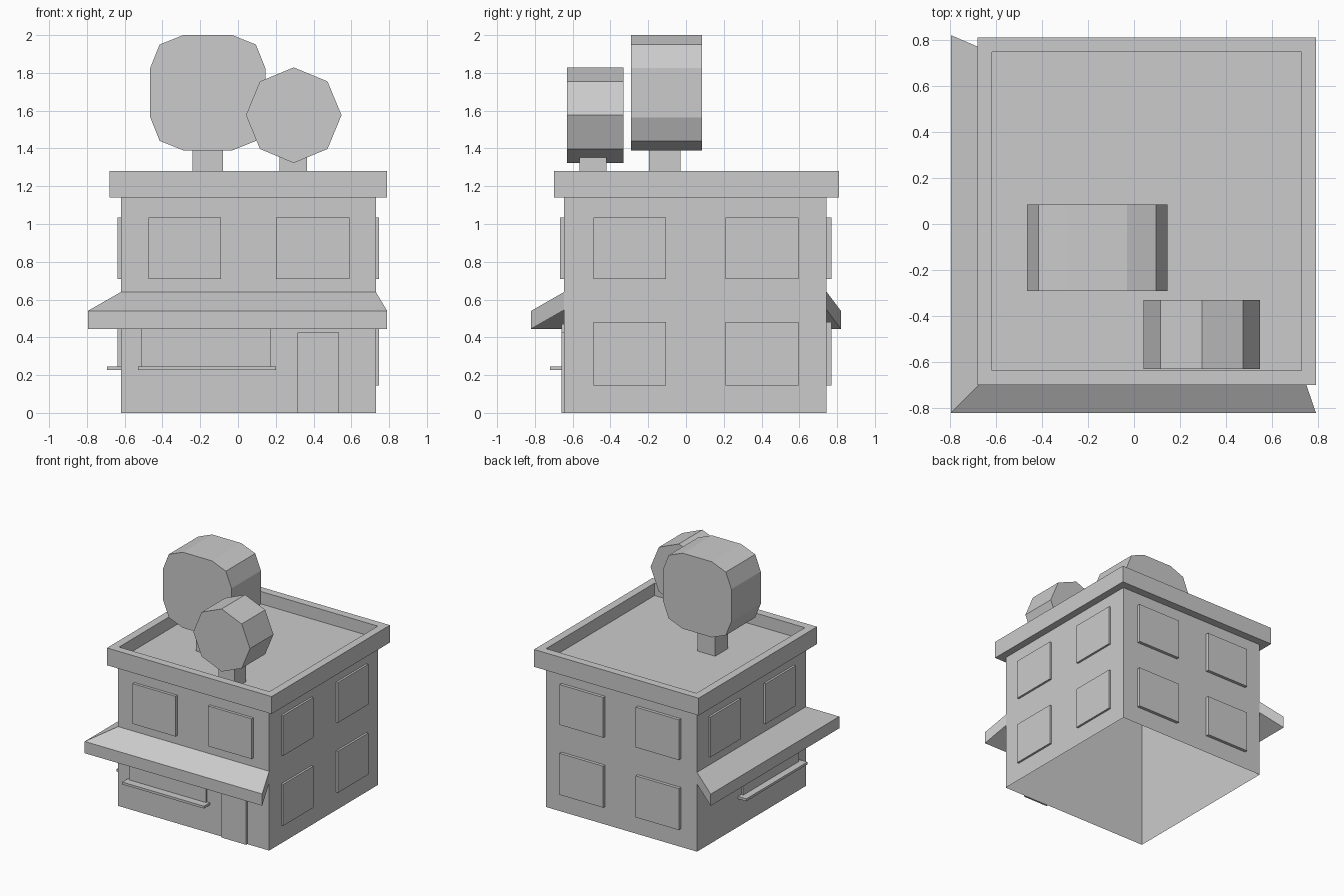
import bpy, bmesh, math

default = bpy.data.objects.get("Cube")
if default:
    bpy.data.objects.remove(default, do_unlink=True)

grey = bpy.data.materials.new("plain grey")
grey.use_nodes = True
colour = (0.6, 0.6, 0.6, 1)
grey.diffuse_color = colour
grey.node_tree.nodes["Principled BSDF"].inputs["Base Color"].default_value = colour


def finish(name, bm):
    bmesh.ops.recalc_face_normals(bm, faces=bm.faces)
    mesh = bpy.data.meshes.new(name)
    bm.to_mesh(mesh)
    bm.free()
    mesh.materials.append(grey)
    obj = bpy.data.objects.new(name, mesh)
    bpy.context.collection.objects.link(obj)
    return obj


def box_mesh(x, y, z):
    bm = bmesh.new()
    bmesh.ops.create_cube(bm, size=1)
    for v in bm.verts:
        v.co = [r[0] if c < 0 else r[1] for c, r in zip(v.co, (x, y, z))]
    return bm


def box(name, x, y, z):
    return finish(name, box_mesh(x, y, z))


def face_towards(bm, direction):
    bm.normal_update()
    return max(bm.faces, key=lambda f: f.normal.z * direction)


def prism(name, outline, y):
    """Extrude an (x, z) outline between two y positions."""
    bm = bmesh.new()
    face = bm.faces.new([bm.verts.new((px, y[0], pz)) for px, pz in outline])
    grown = bmesh.ops.extrude_face_region(bm, geom=[face])["geom"]
    for v in grown:
        if isinstance(v, bmesh.types.BMVert):
            v.co.y = y[1]
    return finish(name, bm)


# Walls, open underneath
LEFT, RIGHT, FRONT, BACK = -0.62, 0.73, -0.645, 0.745
bm = box_mesh((LEFT, RIGHT), (FRONT, BACK), (0, 1.14))
bmesh.ops.delete(bm, geom=[face_towards(bm, -1)], context='FACES')
finish("walls", bm)

# Roof slab with sunken floor behind a parapet
bm = box_mesh((-0.68, 0.79), (-0.70, 0.81), (1.14, 1.28))
top = face_towards(bm, 1)
bmesh.ops.inset_individual(bm, faces=[top], thickness=0.09)
floor = bmesh.ops.extrude_face_region(bm, geom=[top])["geom"]
bmesh.ops.delete(bm, geom=[top], context='FACES')
for v in floor:
    if isinstance(v, bmesh.types.BMVert):
        v.co.z = 1.18
finish("roof_parapet", bm)

# Windows: two columns on every wall, lower row on the plain walls
UPPER, LOWER = (0.71, 1.035), (0.145, 0.48)
COLS_X = ((-0.475, -0.09), (0.20, 0.59))
COLS_Y = ((-0.49, -0.105), (0.21, 0.595))
for i in range(2):
    box(f"front_window_{i}", COLS_X[i], (-0.668, FRONT), UPPER)
    box(f"side_window_{i}", (-0.637, LEFT), COLS_Y[i], UPPER)
    for row, z in (("upper", UPPER), ("lower", LOWER)):
        box(f"back_{row}_window_{i}", COLS_X[i], (BACK, 0.77), z)
        box(f"left_{row}_window_{i}", (RIGHT, 0.747), COLS_Y[i], z)

# Shop windows with sills, and the door
SHOP, SILL = (0.245, 0.47), (0.226, 0.245)
box("front_shop_window", (-0.51, 0.175), (-0.66, FRONT), SHOP)
box("front_sill", (-0.53, 0.20), (-0.72, FRONT), SILL)
box("side_shop_window", (-0.637, LEFT), (-0.53, 0.18), SHOP)
box("side_sill", (-0.693, LEFT), (-0.56, 0.22), SILL)
box("door", (0.315, 0.535), (-0.66, FRONT), (0, 0.425))

# Awning: sloped slab wrapping the front and one side
bm = bmesh.new()
inner_path = ((RIGHT, FRONT), (LEFT, FRONT), (LEFT, BACK))
outer_path = ((0.79, -0.82), (-0.795, -0.82), (-0.795, 0.82))
rings = []
for (ix, iy), (ox, oy) in zip(inner_path, outer_path):
    rings.append([bm.verts.new(p) for p in (
        (ix, iy, 0.64), (ox, oy, 0.54), (ox, oy, 0.445), (ix, iy, 0.545))])
for a, b in zip(rings, rings[1:]):
    for k in range(4):
        n = (k + 1) % 4
        bm.faces.new((a[k], a[n], b[n], b[k]))
bm.faces.new(rings[0])
bm.faces.new(rings[-1])
finish("awning", bm)

# Large roof tree: square crown with two-step rounded corners
corner = ((0.305, 0.13), (0.255, 0.255), (0.13, 0.305))
outline = []
for q in range(4):
    c, s = round(math.cos(q * math.pi / 2)), round(math.sin(q * math.pi / 2))
    outline += [(-0.16 + c * a - s * b, 1.695 + s * a + c * b) for a, b in corner]
prism("large_tree_crown", outline, (-0.29, 0.085))
box("large_tree_trunk", (-0.24, -0.08), (-0.195, -0.03), (1.18, 1.42))

# Small roof tree: octagonal crown
outline = [(0.295 + 0.253 * math.sin(k * math.pi / 4),
            1.576 + 0.253 * math.cos(k * math.pi / 4)) for k in range(8)]
prism("small_tree_crown", outline, (-0.63, -0.33))
box("small_tree_trunk", (0.22, 0.365), (-0.565, -0.42), (1.18, 1.40))
